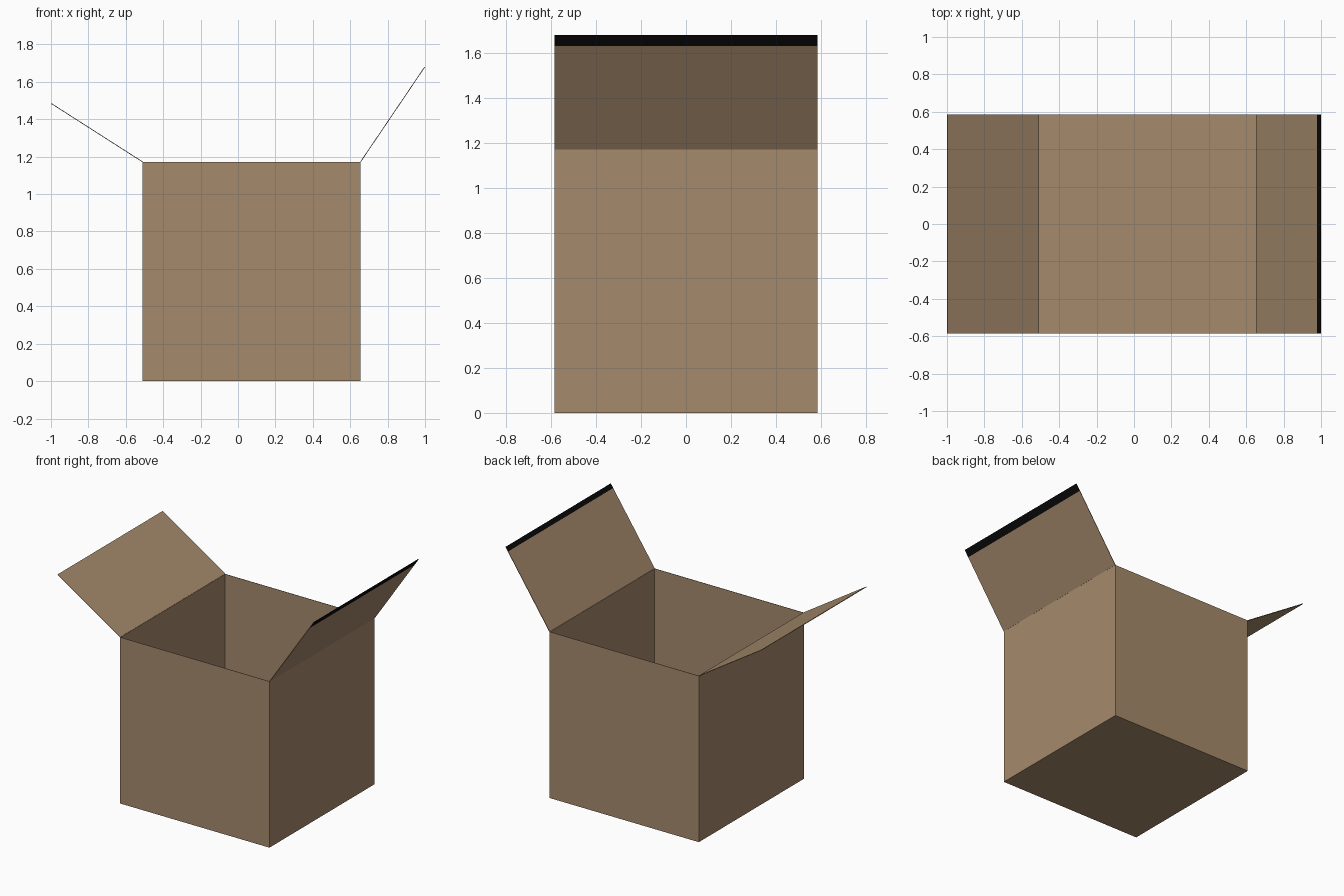
import bpy, bmesh
from mathutils import Vector

if "Cube" in bpy.data.objects:
    bpy.data.objects.remove(bpy.data.objects["Cube"])

X0, X1, Y, H = -0.51, 0.655, 0.585, 1.172   # box extents
T = 0.004                                   # cardboard thickness


def material(name, rgb):
    m = bpy.data.materials.new(name)
    m.diffuse_color = (*rgb, 1)
    m.use_nodes = True
    m.node_tree.nodes["Principled BSDF"].inputs["Base Color"].default_value = m.diffuse_color
    return m


card = material("cardboard brown", (0.375, 0.255, 0.150))
black = material("black edge", (0.003, 0.003, 0.003))


def add_object(name, bm, mats):
    bmesh.ops.recalc_face_normals(bm, faces=bm.faces)
    me = bpy.data.meshes.new(name)
    bm.to_mesh(me)
    bm.free()
    for m in mats:
        me.materials.append(m)
    ob = bpy.data.objects.new(name, me)
    bpy.context.collection.objects.link(ob)
    return ob


# Open box: cube without its lid, thickened inward
bm = bmesh.new()
bmesh.ops.create_cube(bm, size=1)
for v in bm.verts:
    v.co = ((X0 + X1) / 2 + v.co.x * (X1 - X0), v.co.y * 2 * Y, (v.co.z + 0.5) * H)
lid = [f for f in bm.faces if f.calc_center_median().z > H - 0.01]
bmesh.ops.delete(bm, geom=lid, context='FACES_ONLY')
box = add_object("open_box", bm, [card])
sol = box.modifiers.new("thickness", 'SOLIDIFY')
sol.thickness, sol.offset = T, -1


# Flap: thin sheet hinged on a rim, with optional black bands at its tip
def flap(name, hinge, tip, outer_band=0, inner_band=0):
    a, b = Vector((hinge[0], 0, hinge[1])), Vector((tip[0], 0, tip[1]))
    d = (b - a).normalized()
    n = Vector((-d.z, 0, d.x)) if d.x > 0 else Vector((d.z, 0, -d.x))
    n *= T / 2                                # towards the inner face
    outer = [a - n, a.lerp(b, 1 - outer_band) - n, b - n]
    inner = [b + n, a.lerp(b, 1 - inner_band) + n, a + n]
    if not outer_band:
        outer.pop(1)
        inner.pop(1)
    bm = bmesh.new()
    rim = [[bm.verts.new(p + Vector((0, s * Y, 0))) for p in outer + inner] for s in (-1, 1)]
    count = len(rim[0])
    for ring in rim:
        bm.faces.new(ring)
    for i in range(count):
        j = (i + 1) % count
        f = bm.faces.new((rim[0][i], rim[0][j], rim[1][j], rim[1][i]))
        if outer_band and i in (1, 2, 3):     # strips next to the tip
            f.material_index = 1
    add_object(name, bm, [card, black])


flap("left_flap", (X0, H), (-0.998, 1.484))
flap("right_flap", (X1, H), (0.998, 1.679), 0.09, 0.055)
